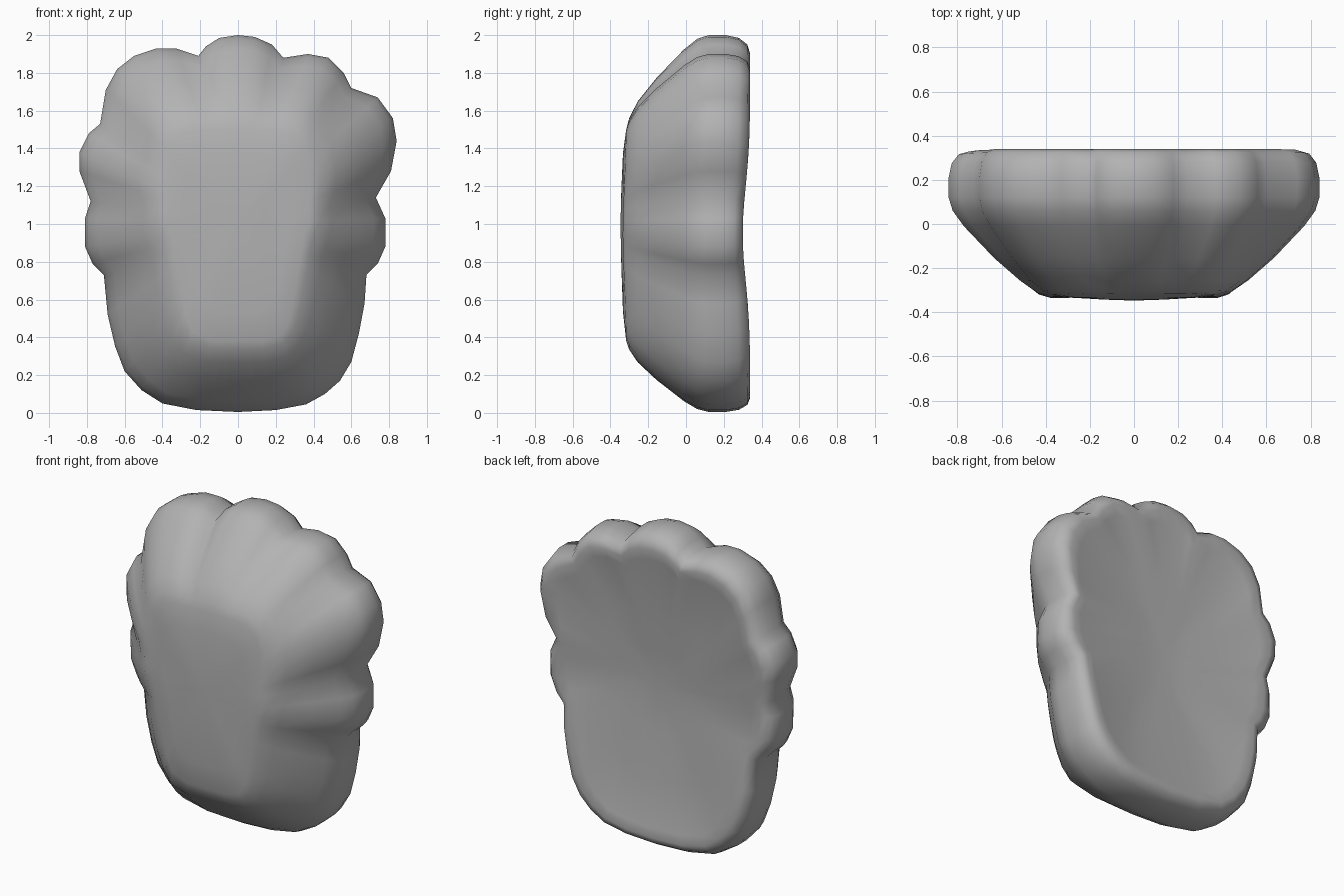
import bpy, bmesh, math

if "Cube" in bpy.data.objects:
    bpy.data.objects.remove(bpy.data.objects["Cube"])

# scalloped silhouette (x, z), counter-clockwise from the bottom centre
OUTLINE = [
    (0, .005), (.2, .015), (.36, .045), (.46, .10), (.54, .17), (.60, .27), (.64, .42), (.67, .58),
    (.68, .73), (.74, .79), (.78, .88), (.78, 1.03), (.73, 1.14), (.81, 1.28), (.84, 1.44), (.82, 1.56),
    (.74, 1.67), (.60, 1.72), (.56, 1.80), (.48, 1.88), (.37, 1.90), (.24, 1.88), (.18, 1.95), (.09, 1.99),
    (0, 2.0), (-.1, 1.985), (-.17, 1.94), (-.21, 1.89), (-.33, 1.93), (-.43, 1.93), (-.55, 1.89), (-.64, 1.82),
    (-.70, 1.71), (-.73, 1.53), (-.79, 1.48), (-.84, 1.38), (-.84, 1.28), (-.78, 1.12), (-.81, 1.03), (-.81, .88),
    (-.77, .79), (-.71, .73), (-.69, .52), (-.65, .35), (-.60, .22), (-.51, .12), (-.40, .05), (-.22, .015)]
CZ = 1.0


def plateau(x, z):
    """Point of the rounded-box front plateau on the ray from the centre to (x, z)."""
    dz = z - CZ
    hx = .38 if dz > 0 else .36 - .08 * min(1, -dz)
    hz = .50 if dz > 0 else .62
    s = (abs(x / hx) ** 6 + abs(dz / hz) ** 6) ** (-1 / 6)
    return x * s, CZ + dz * s


def waist(z):
    """The back rim is a little shallower at mid height."""
    return .04 * math.exp(-((z - .95) / .35) ** 2)


# rings from front to back: (spread 0 = plateau, 1 = silhouette; depth y)
RINGS = [(0, -.315), (.12, -.30), (.3, -.255), (.55, -.155), (.85, -.01), (.96, .06), (1, .12),
         (1, .21), (.97, .28), (.90, .325), (.80, .34), (.66, .325)]

bm = bmesh.new()
rings = []


def add_ring(points):
    rings.append([bm.verts.new(p) for p in points])


# front plateau, gently domed
for k in (.35, .75):
    add_ring([(px * k, -.345 + .02 * k * k, CZ + (pz - CZ) * k)
              for px, pz in (plateau(x, z) for x, z in OUTLINE)])
# lobed sides and back rim
for t, y in RINGS:
    pts = []
    for x, z in OUTLINE:
        px, pz = plateau(x, z)
        fx, fz = px + (x - px) * t, pz + (z - pz) * t
        yy = y
        if y > .2:
            yy -= waist(fz) * (y - .2) / .14
        elif t < .2:
            yy -= .02 * math.exp(-((fz - .95) / .35) ** 2)
        pts.append((fx, yy, fz))
    add_ring(pts)
# shallow dished back
for k, y in ((.9, .305), (.45, .285)):
    add_ring([(px * k, y - waist(CZ + (pz - CZ) * k) * .5, CZ + (pz - CZ) * k)
              for px, pz in (plateau(x, z) for x, z in OUTLINE)])

n = len(OUTLINE)
for a, b in zip(rings, rings[1:]):
    for i in range(n):
        j = (i + 1) % n
        bm.faces.new((a[i], a[j], b[j], b[i]))
for ring, y in ((rings[0], -.347), (rings[-1], .265)):
    c = bm.verts.new((0, y, CZ))
    for i in range(n):
        bm.faces.new((ring[i], ring[(i + 1) % n], c))
bmesh.ops.recalc_face_normals(bm, faces=bm.faces)
for f in bm.faces:
    f.smooth = True

mesh = bpy.data.meshes.new("scalloped_shell")
bm.to_mesh(mesh)
bm.free()
shell = bpy.data.objects.new("scalloped_shell", mesh)
bpy.context.collection.objects.link(shell)
mat = bpy.data.materials.new("plain grey")
mat.diffuse_color = (.45, .45, .45, 1)
mat.use_nodes = True
mat.node_tree.nodes["Principled BSDF"].inputs["Base Color"].default_value = mat.diffuse_color
mesh.materials.append(mat)
